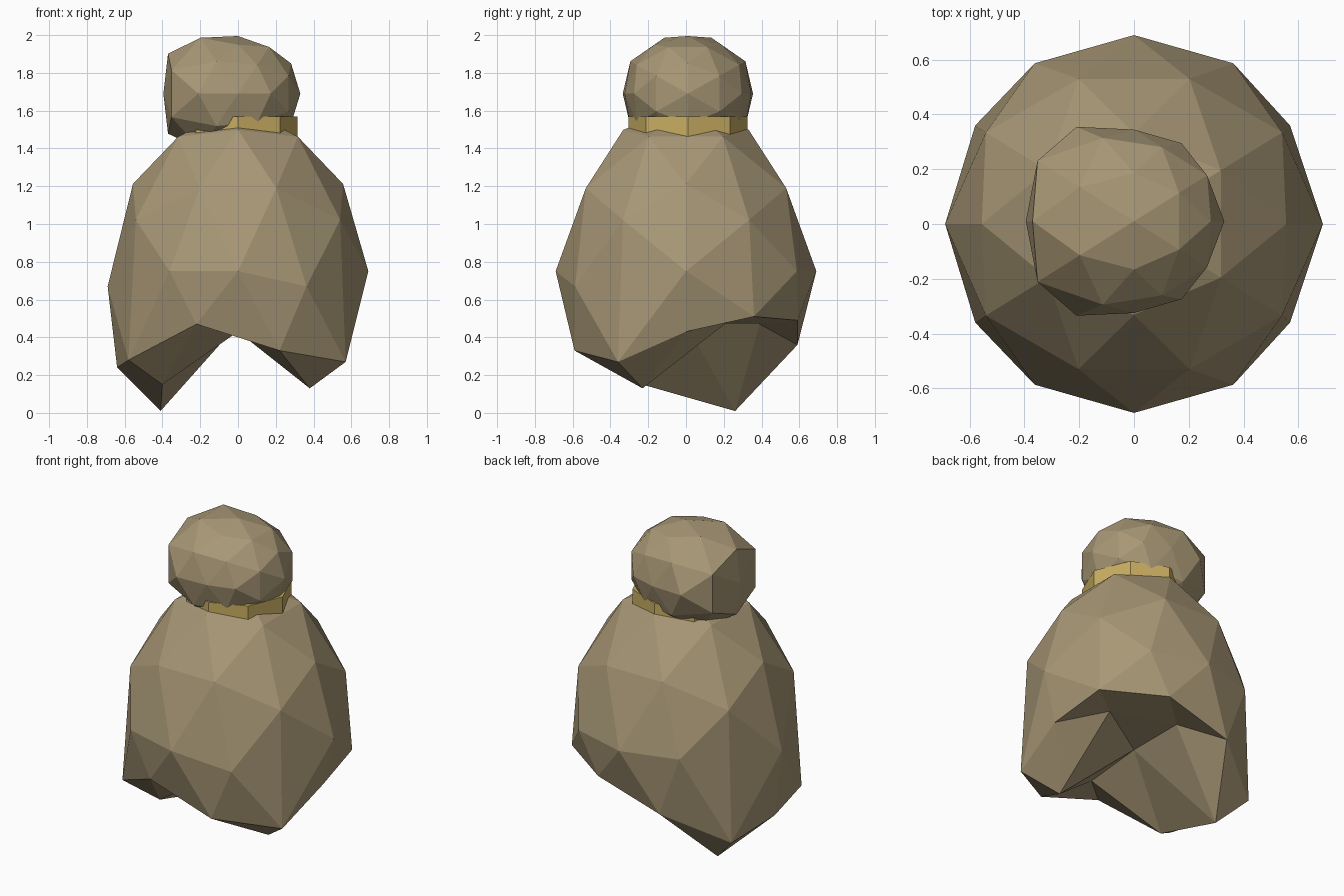
import bpy, bmesh, math
from mathutils import Vector

cube = bpy.data.objects.get("Cube")
if cube:
    bpy.data.objects.remove(cube)


def make_material(name, color):
    mat = bpy.data.materials.new(name)
    mat.use_nodes = True
    mat.diffuse_color = (*color, 1)
    mat.node_tree.nodes["Principled BSDF"].inputs["Base Color"].default_value = (*color, 1)
    return mat


def add_object(name, bm, mat):
    bmesh.ops.recalc_face_normals(bm, faces=bm.faces)
    mesh = bpy.data.meshes.new(name)
    bm.to_mesh(mesh)
    bm.free()
    mesh.materials.append(mat)
    obj = bpy.data.objects.new(name, mesh)
    bpy.context.collection.objects.link(obj)
    return obj


def faceted_ball():
    """Once-subdivided icosahedron standing on an edge: corners plus edge midpoints."""
    golden = (1 + math.sqrt(5)) / 2
    corners = []
    for a in (-1, 1):
        for b in (-golden, golden):
            corners += [Vector((0, a, b)), Vector((a, b, 0)), Vector((b, 0, a))]
    points = [c.normalized() for c in corners]
    for i, p in enumerate(corners):
        for q in corners[:i]:
            if (p - q).length < 2.1:
                points.append((p + q).normalized())
    bm = bmesh.new()
    for p in points:
        bm.verts.new(p)
    bmesh.ops.convex_hull(bm, input=bm.verts[:])
    return bm


cloth = make_material("sack tan", (0.39, 0.31, 0.18))
gold = make_material("tie gold", (0.58, 0.42, 0.12))

# Sack body: tall tapered ball
bm = faceted_ball()
lower = [v for v in bm.verts if v.co.z < -0.2]
for v in bm.verts:
    taper = 0.69 * (1 - 0.1 * v.co.z)
    v.co = (v.co.x * taper, v.co.y * taper, 0.75 + 0.88 * v.co.z)

# Crumpled underside: position on the plan and the height it is pushed to
crumples = [
    (0, 0, .47), (0, .39, .47), (0, -.39, .43),
    (.38, .23, .49), (.38, -.23, .13), (-.41, .26, .01), (-.4, -.23, .15),
    (.61, 0, .43), (-.64, 0, .24),
    (.22, .59, .49), (-.22, .59, .36), (.22, -.59, .33), (-.22, -.59, .47),
    (.57, .36, .51), (.57, -.36, .27), (-.58, .36, .18), (-.58, -.36, .28),
]
for x, y, z in crumples:
    near = min(lower, key=lambda v: math.hypot(v.co.x - x, v.co.y - y))
    near.co = (x, y, z)
for v in bm.verts:
    if abs(v.co.z - 0.75) < 0.01 and (v.co.x < -0.6 or (v.co.x > 0.3 and v.co.y < -0.5)):
        v.co.z = 0.67
add_object("sack_body", bm, cloth)

# Octagonal tie around the neck
bm = bmesh.new()
bmesh.ops.create_cone(bm, cap_ends=True, segments=8, radius1=0.315, radius2=0.315, depth=0.11)
bmesh.ops.translate(bm, verts=bm.verts, vec=(0, 0.01, 1.515))
add_object("neck_tie", bm, gold)

# Gathered top: squat ball bulging to one side
bm = faceted_ball()
for v in bm.verts:
    bulge = 1 + 0.4 * min(max(-v.co.x, 0), 0.8)
    p = v.co * bulge
    v.co = (max(p.x * 0.33, -0.395), 0.01 + p.y * 0.335, 1.69 + p.z * 0.305)
    v.co.z = min(v.co.z, 2.0)
add_object("sack_top", bm, cloth)
